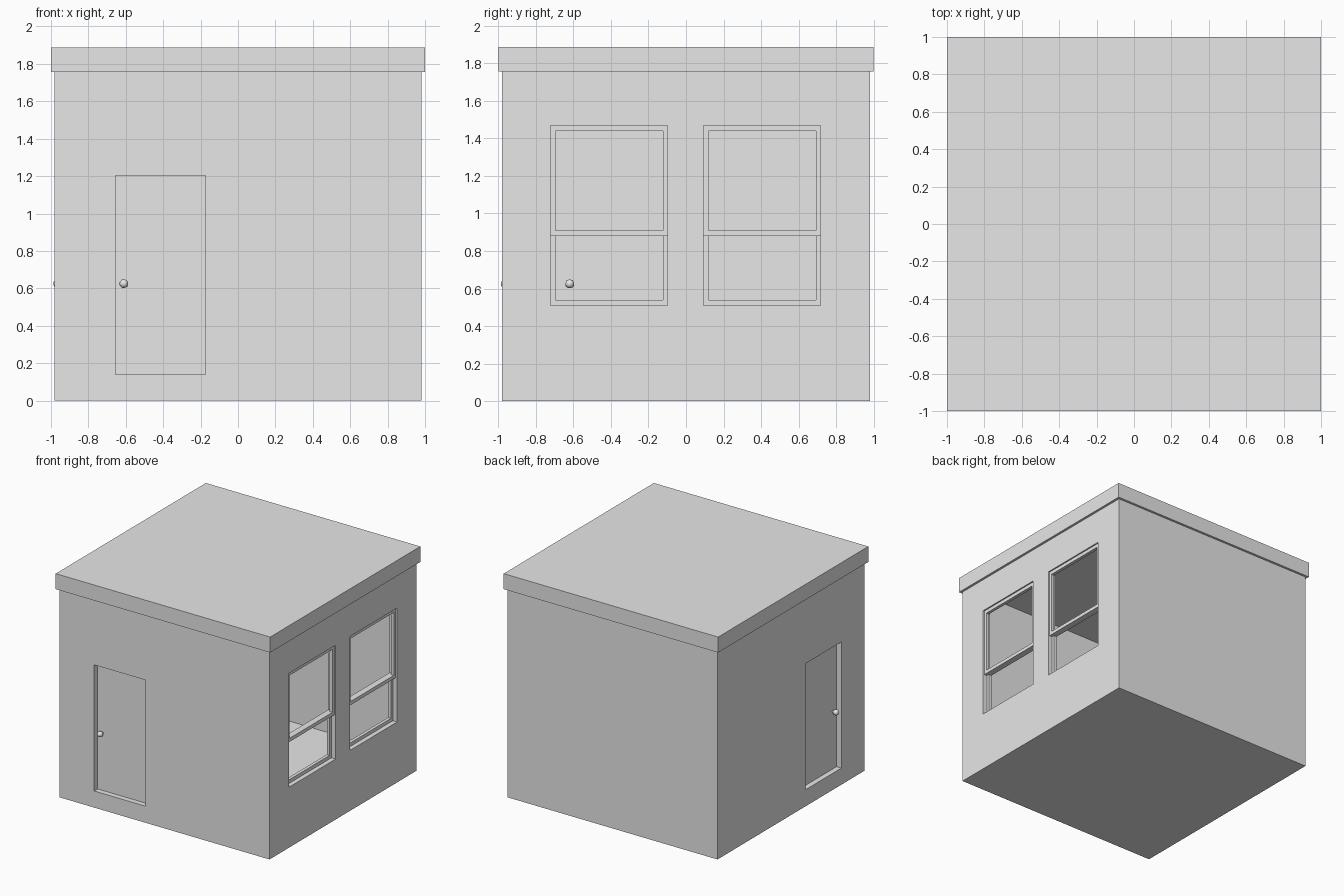
import bpy
from math import radians
from mathutils import Matrix, Vector

cube = bpy.data.objects.get("Cube")
if cube:
    bpy.data.objects.remove(cube, do_unlink=True)

grey = bpy.data.materials.new("light_grey")
grey.use_nodes = True
grey.diffuse_color = (0.8, 0.8, 0.8, 1)
grey.node_tree.nodes["Principled BSDF"].inputs["Base Color"].default_value = (0.8, 0.8, 0.8, 1)

OUT = 0.98            # outer wall face
WALL = 0.07           # wall thickness
IN = OUT - WALL       # inner wall face
FLOOR, TOP, ROOF = 0.14, 1.757, 1.888


def box(name, low, high):
    low, high = Vector(low), Vector(high)
    bpy.ops.mesh.primitive_cube_add(size=1)
    ob = bpy.context.object
    ob.name = name
    ob.data.transform(Matrix.Translation((low + high) / 2) @ Matrix.Diagonal((*(high - low), 1)))
    ob.data.materials.append(grey)
    return ob


def cut(target, low, high):
    cutter = box("cutter", low, high)
    cutter.hide_render = True
    mod = target.modifiers.new("opening", 'BOOLEAN')
    mod.operation, mod.solver, mod.object = 'DIFFERENCE', 'EXACT', cutter
    bpy.context.view_layer.objects.active = target
    bpy.ops.object.modifier_apply(modifier=mod.name)
    bpy.data.objects.remove(cutter, do_unlink=True)


def round_part(name, spots, turn):
    # Doorknob pieces: a stem through the door and a ball on each side
    for i, (kind, y, radius, length) in enumerate(spots):
        if kind == "ball":
            bpy.ops.mesh.primitive_uv_sphere_add(segments=24, ring_count=12, radius=radius)
        else:
            bpy.ops.mesh.primitive_cylinder_add(vertices=24, radius=radius, depth=length)
        ob = bpy.context.object
        ob.name = f"{name}_{kind}_{i}"
        ob.data.transform(turn @ Matrix.Translation((-0.61, y, 0.625)) @ Matrix.Rotation(radians(90), 4, 'X'))
        ob.data.materials.append(grey)
        bpy.ops.object.shade_smooth_by_angle()


# Hollow room with a thick floor
walls = box("walls", (-OUT, -OUT, 0), (OUT, OUT, TOP))
cut(walls, (-IN, -IN, FLOOR), (IN, IN, TOP + 0.1))
box("roof", (-1, -1, TOP), (1, 1, ROOF))

# Doors: one in the front wall, one in the right wall
DOOR_TOP = 1.203
RECESS = 0.045
cut(walls, (-0.655, -1.1, FLOOR), (-0.175, -0.8, DOOR_TOP))
box("front_door", (-0.655, -OUT + RECESS, FLOOR), (-0.175, -IN, DOOR_TOP))
cut(walls, (-1.1, -0.67, FLOOR), (-0.8, -0.19, DOOR_TOP))
box("side_door", (-OUT + RECESS, -0.67, FLOOR), (-IN, -0.19, DOOR_TOP))

knob = [("stem", (-OUT + RECESS - IN) / 2, 0.01, 0.075),
        ("ball", -OUT + RECESS - 0.03, 0.023, 0),
        ("ball", -IN + 0.03, 0.023, 0)]
round_part("front_knob", knob, Matrix.Identity(4))
# Swap the x and y axes to carry the knob to the side wall
swap = Matrix.Translation((0, -1.23, 0)) @ Matrix.Rotation(radians(-90), 4, 'Z')
round_part("side_knob", knob, Matrix.Translation((0, 0, 0)) @ swap)


# Sash windows: upper sash outside, lower sash set behind it
def sash(name, x0, x1, y0, y1, z0, z1):
    frame = box(name, (x0, y0, z0), (x1, y1, z1))
    cut(frame, (x0 - 0.1, y0 + 0.025, z0 + 0.03), (x1 + 0.1, y1 - 0.025, z1 - 0.03))


for side, y0, y1 in (("front", -0.722, -0.098), ("rear", 0.094, 0.718)):
    cut(walls, (0.8, y0, 0.51), (1.1, y1, 1.47))
    sash(side + "_window_upper_sash", 0.941, 0.968, y0, y1, 0.88, 1.47)
    sash(side + "_window_lower_sash", 0.914, 0.941, y0, y1, 0.51, 0.91)
